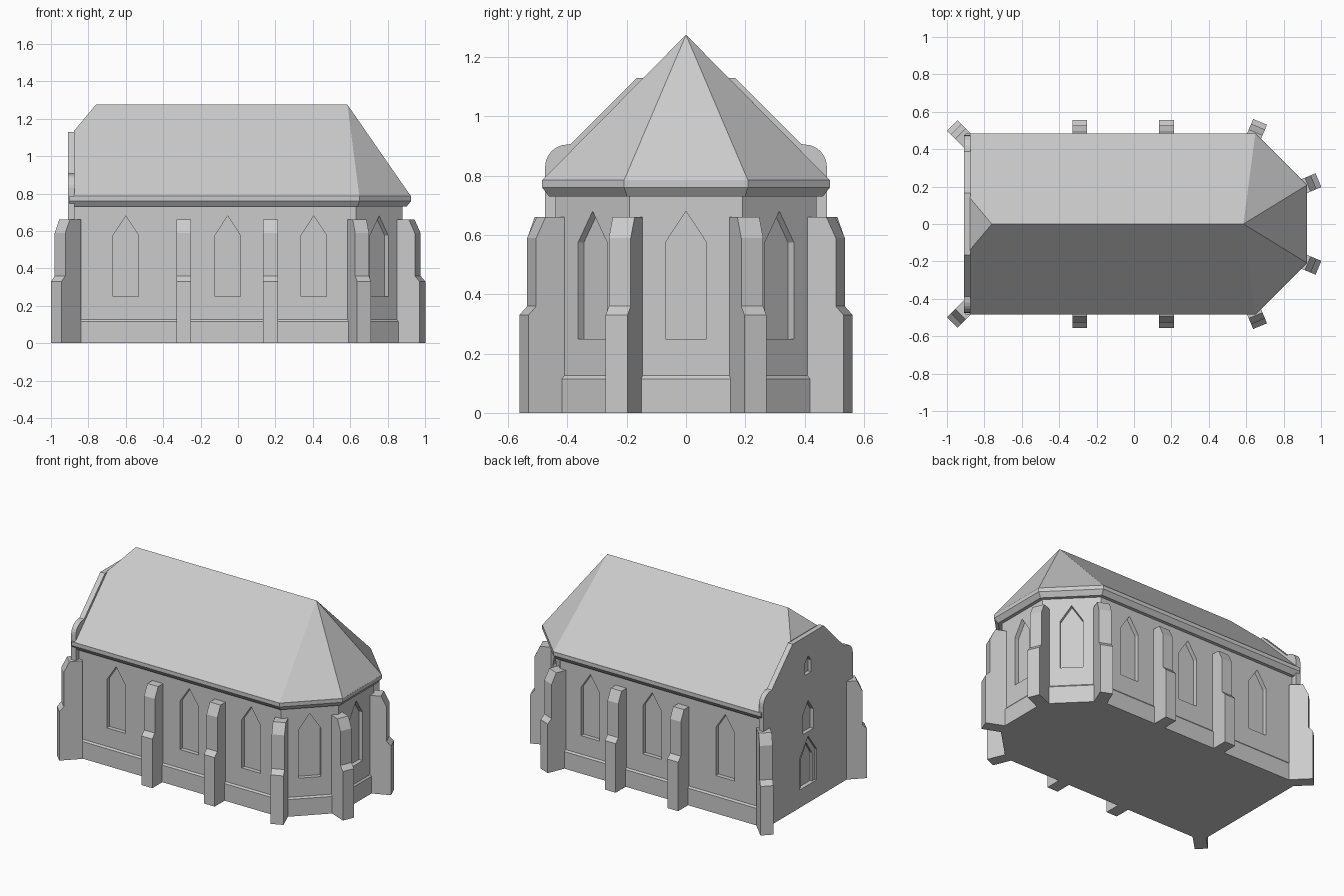
import bpy, bmesh
from math import sin, cos, pi, radians
from mathutils import Vector

cube = bpy.data.objects.get("Cube")
if cube:
    bpy.data.objects.remove(cube, do_unlink=True)

stone = bpy.data.materials.new("grey stone")
stone.use_nodes = True
GREY = (0.6, 0.6, 0.6, 1)
stone.diffuse_color = GREY
stone.node_tree.nodes["Principled BSDF"].inputs["Base Color"].default_value = GREY


def finish(name, bm):
    bmesh.ops.recalc_face_normals(bm, faces=bm.faces)
    me = bpy.data.meshes.new(name)
    bm.to_mesh(me)
    bm.free()
    me.materials.append(stone)
    ob = bpy.data.objects.new(name, me)
    bpy.context.scene.collection.objects.link(ob)
    return ob


def loft(name, rings):
    """Closed solid through rings of equal vertex count."""
    bm = bmesh.new()
    vs = [[bm.verts.new(p) for p in r] for r in rings]
    n = len(vs[0])
    for a, b in zip(vs, vs[1:]):
        for i in range(n):
            j = (i + 1) % n
            bm.faces.new((a[i], a[j], b[j], b[i]))
    bm.faces.new(vs[0])
    bm.faces.new(vs[-1])
    return finish(name, bm)


def slab(name, profile, origin, angle, start, end, side_on=False):
    """Extrude a profile outward from a wall, or sideways along it."""
    out = Vector((cos(angle), sin(angle), 0))
    along = Vector((-sin(angle), cos(angle), 0))
    u, w = (out, along) if side_on else (along, out)
    base = Vector((*origin, 0))
    return loft(name, [[base + u * p + w * d + Vector((0, 0, z))
                        for p, z in profile] for d in (start, end)])


def carve(target, cutter):
    """Subtract a cutter and discard it."""
    cutter.hide_render = True
    mod = target.modifiers.new("cut", "BOOLEAN")
    mod.operation = "DIFFERENCE"
    mod.solver = "EXACT"
    mod.object = cutter
    bpy.context.view_layer.objects.active = target
    bpy.ops.object.modifier_apply(modifier=mod.name)
    bpy.data.objects.remove(cutter, do_unlink=True)


def lancet(half, sill, spring, top):
    return [(-half, sill), (half, sill), (half, spring), (0, top), (-half, spring)]


def plan(offset, z, back=-0.88):
    """Hall outline with a three-sided apse, grown by an offset."""
    k = offset * 0.414
    half = [(back, 0.44 + offset), (0.63 + k, 0.44 + offset), (0.88 + offset, 0.19 + k)]
    pts = half + [(x, -y) for x, y in reversed(half)]
    return [(x, y, z) for x, y in pts]


# Walls with plinth
walls = loft("walls", [plan(0.009, 0), plan(0.009, 0.115), plan(0, 0.126), plan(0, 0.76)])

# Eaves moulding
loft("eaves_moulding", [plan(0.022, 0.73, -0.9), plan(0.045, 0.76, -0.9),
                        plan(0.045, 0.786, -0.9)])

# Recessed windows along the hall and around the apse
window = lancet(0.069, 0.25, 0.575, 0.68)
spots = [((x, s * 0.44), s * pi / 2) for x in (-0.6, -0.055, 0.405) for s in (1, -1)]
spots += [((0.755, s * 0.315), s * pi / 4) for s in (1, -1)] + [((0.88, 0), 0)]
for origin, angle in spots:
    carve(walls, slab("window_cutter", window, origin, angle, -0.028, 0.05))

# Roof: hipped over the apse, clipped at the gable
bm = bmesh.new()
points = plan(0.045, 0.785, -0.878)
points += [(-0.878, s * 0.14, 1.1336) for s in (1, -1)]
points += [(-0.76, 0, 1.275), (0.585, 0, 1.275)]
for p in points:
    bm.verts.new(p)
bmesh.ops.convex_hull(bm, input=bm.verts)
bmesh.ops.dissolve_limit(bm, angle_limit=radians(1), verts=bm.verts, edges=bm.edges)
finish("roof", bm)

# Gable wall with rounded shoulders
side = [(0.475, 0)]
side += [(0.4 + 0.075 * cos(a), 0.83 + 0.075 * sin(a))
         for a in (i * pi / 12 for i in range(7))]
side += [(0.388, 0.907), (0.165, 1.13)]
outline = side + [(-y, z) for y, z in reversed(side)]
gable = slab("gable_wall", outline, (-0.91, 0), pi, -0.035, 0)

# Gable openings: stepped doorway and two small windows
for shape, depth in ((lancet(0.09, 0.12, 0.33, 0.45), 0.014),
                     (lancet(0.06, 0.12, 0.31, 0.4), 0.028),
                     (lancet(0.055, 0.48, 0.61, 0.69), 0.025),
                     (lancet(0.032, 0.87, 0.95, 0.99), 0.025)):
    carve(gable, slab("opening_cutter", shape, (-0.91, 0), pi, -depth, 0.05))

# Stepped buttresses, mirrored on both sides
step = [(-0.03, 0), (0.115, 0), (0.115, 0.33), (0.087, 0.36),
        (0.087, 0.59), (0.053, 0.66), (-0.03, 0.66)]
for s, label in ((1, "left"), (-1, "right")):
    for name, x, y, deg in (("gable_corner", -0.89, 0.445, 135),
                            ("hall_rear", -0.29, 0.44, 90),
                            ("hall_middle", 0.175, 0.44, 90),
                            ("apse_shoulder", 0.63, 0.44, 67.5),
                            ("apse_end", 0.88, 0.19, 22.5)):
        slab(f"{name}_buttress_{label}", step, (x, s * y), s * radians(deg),
             -0.04, 0.04, side_on=True)
